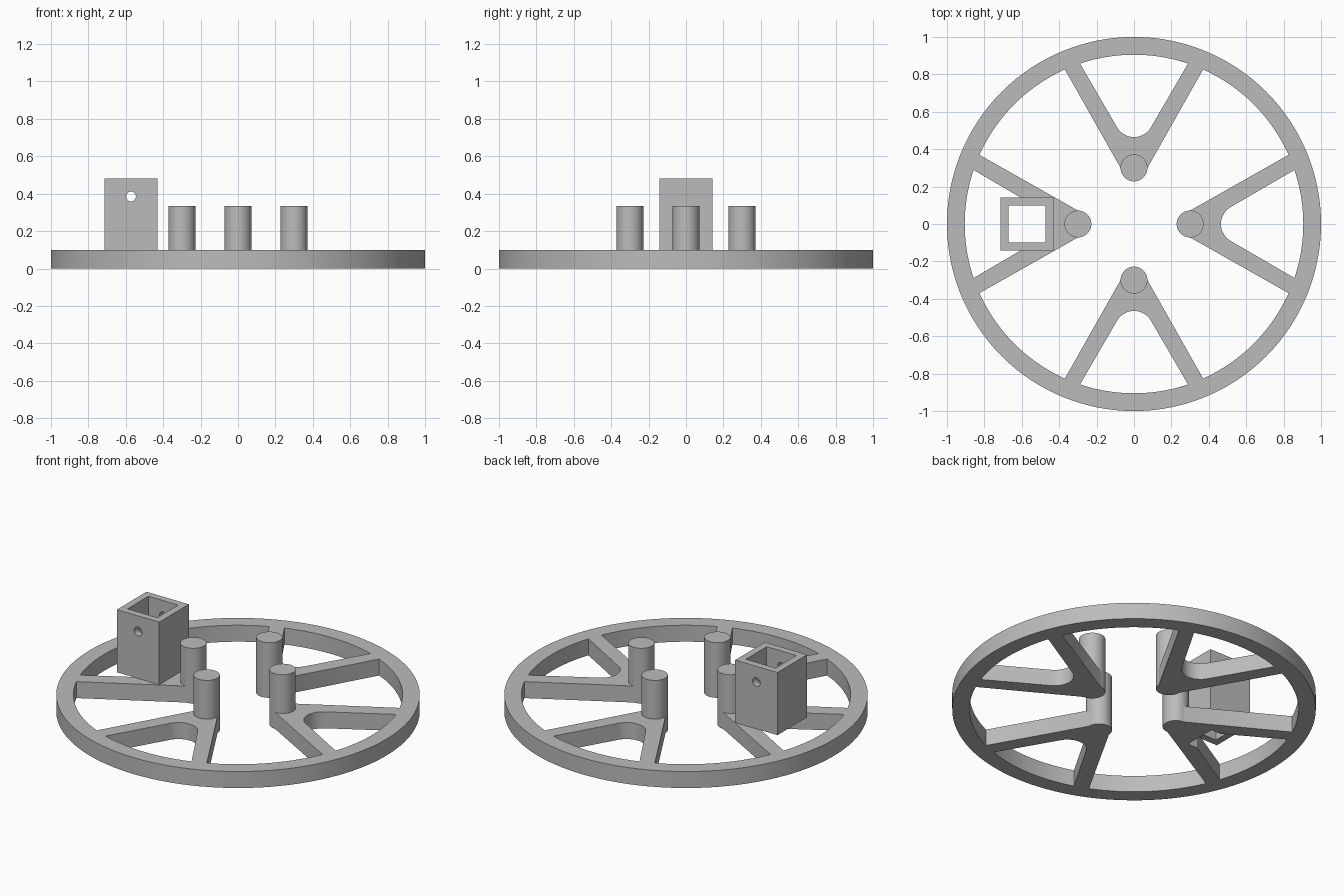
import bpy, bmesh
from math import sin, cos, pi, radians

cube = bpy.data.objects.get("Cube")
if cube:
    bpy.data.objects.remove(cube, do_unlink=True)

grey = bpy.data.materials.new("plain_grey")
grey.use_nodes = True
colour = (0.5, 0.5, 0.5, 1)
grey.diffuse_color = colour
grey.node_tree.nodes["Principled BSDF"].inputs["Base Color"].default_value = colour

RIM_IN, THICK = 0.905, 0.1
POST_AT, POST_R = 0.3, 0.072
OUTER, INNER = radians(24.1), radians(18.6)   # where the spoke edges meet the rim


def arc(r, a, b, n, cx=0):
    return [(cx + r * cos(a + (b - a) * i / n), r * sin(a + (b - a) * i / n))
            for i in range(n + 1)]


def turn(points, a):
    return [(x * cos(a) - y * sin(a), x * sin(a) + y * cos(a)) for x, y in points]


def smooth(obj):
    bpy.ops.object.select_all(action='DESELECT')
    obj.select_set(True)
    bpy.context.view_layer.objects.active = obj
    bpy.ops.object.shade_smooth_by_angle(angle=radians(30))


def plate(name, loops, z0, z1):
    """Extrude a flat outline with holes into a closed solid."""
    curve = bpy.data.curves.new(name + "_outline", 'CURVE')
    curve.dimensions, curve.fill_mode = '2D', 'BOTH'
    curve.extrude = (z1 - z0) / 2
    for loop in loops:
        spline = curve.splines.new('POLY')
        spline.points.add(len(loop) - 1)
        for point, (x, y) in zip(spline.points, loop):
            point.co = (x, y, 0, 1)
        spline.use_cyclic_u = True
    temp = bpy.data.objects.new(name + "_outline", curve)
    bpy.context.collection.objects.link(temp)
    bpy.context.view_layer.update()
    mesh = bpy.data.meshes.new_from_object(
        temp.evaluated_get(bpy.context.evaluated_depsgraph_get()))
    bpy.data.objects.remove(temp, do_unlink=True)
    bm = bmesh.new()
    bm.from_mesh(mesh)
    bmesh.ops.remove_doubles(bm, verts=bm.verts, dist=1e-5)
    bmesh.ops.translate(bm, verts=bm.verts, vec=(0, 0, (z0 + z1) / 2))
    bmesh.ops.recalc_face_normals(bm, faces=bm.faces)
    bm.to_mesh(mesh)
    bm.free()
    mesh.name = name
    mesh.materials.clear()
    mesh.materials.append(grey)
    obj = bpy.data.objects.new(name, mesh)
    bpy.context.collection.objects.link(obj)
    smooth(obj)
    return obj


def square(half, cx):
    return [(cx - half, -half), (cx + half, -half), (cx + half, half), (cx - half, half)]


# Wheel: rim and four V-shaped spokes, cut from one disc
centre_hole, windows = [], []
for k in range(4):
    a = k * pi / 2
    nose = arc(POST_R, 1.5 * pi, 0.5 * pi, 24, POST_AT)
    rim = arc(RIM_IN, OUTER, pi / 2 - OUTER, 24)
    centre_hole += turn(nose + rim, a)
    if k == 2:      # window squared off below the socket
        root = [(0.535, 0.1), (0.472, 0.1), (0.472, -0.1), (0.535, -0.1)]
    else:
        root = arc(0.105, radians(120), radians(240), 24, 0.57)
    windows.append(turn(root + arc(RIM_IN, -INNER, INNER, 20), a))
plate("spoked_wheel", [arc(1, 0, 2 * pi, 128)[:-1], centre_hole] + windows, 0, THICK)

# Posts at the tips of the spokes
for k, name in enumerate(("left", "back", "right", "front")):
    ring = arc(POST_R, 0, 2 * pi, 48, POST_AT)[:-1]
    plate(name + "_post", [turn(ring, k * pi / 2)], THICK, 0.335)

# Square socket with a cross pin hole
SOCKET_X = -0.572
socket = plate("square_socket", [square(0.142, SOCKET_X), square(0.1, SOCKET_X)], THICK, 0.48)
bpy.ops.mesh.primitive_cylinder_add(vertices=32, radius=0.026, depth=0.5,
                                    location=(SOCKET_X, 0, 0.385), rotation=(pi / 2, 0, 0))
cutter = bpy.context.object
cutter.name = "pin_hole_cutter"
cutter.data.materials.append(grey)
cutter.hide_render = True
cutter.hide_set(True)
cut = socket.modifiers.new("pin_hole", 'BOOLEAN')
cut.operation, cut.solver, cut.object = 'DIFFERENCE', 'EXACT', cutter
bpy.context.view_layer.objects.active = socket
socket.select_set(True)
bpy.ops.object.modifier_apply(modifier=cut.name)
bpy.data.objects.remove(cutter, do_unlink=True)
smooth(socket)
